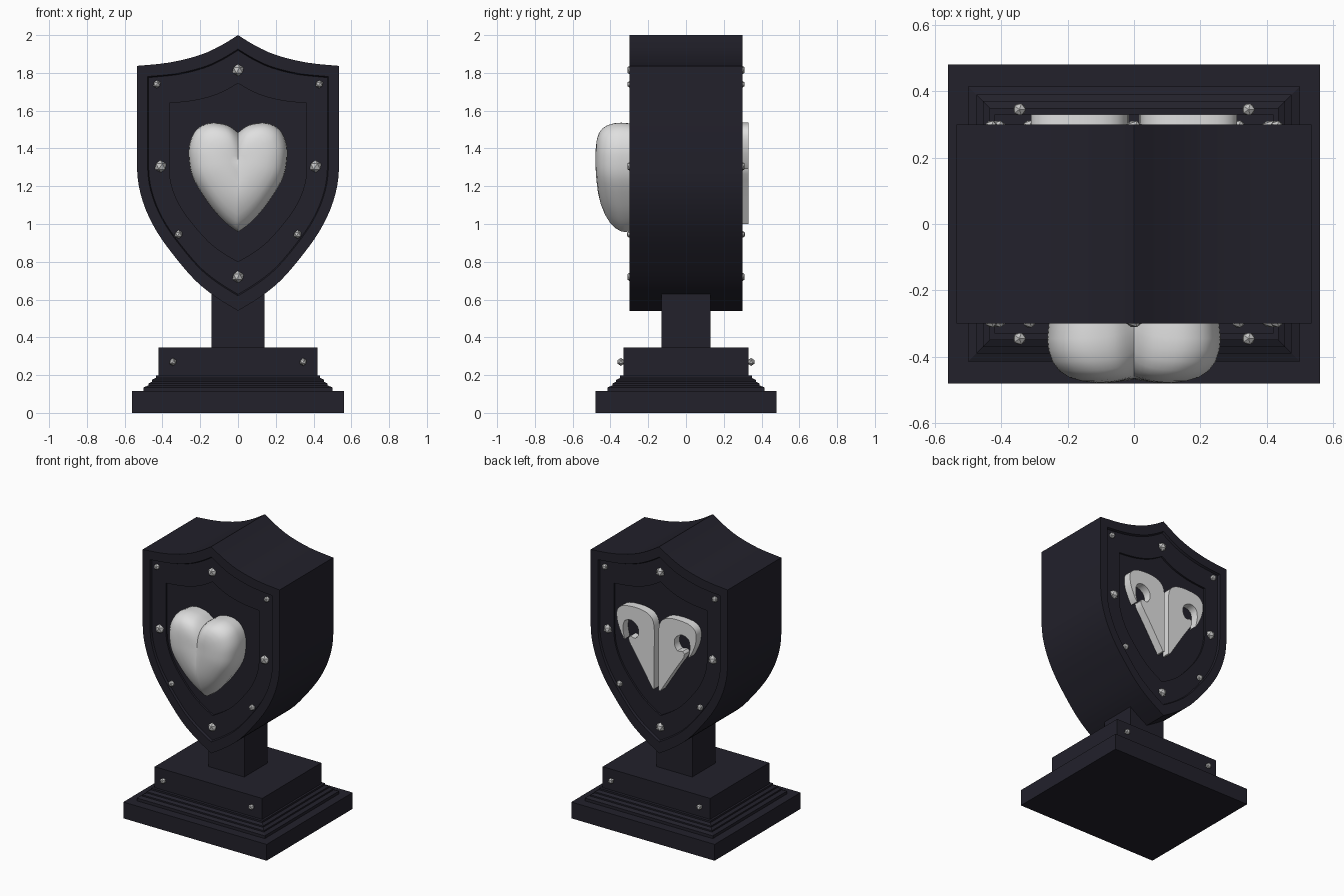
import bpy, bmesh, math

if "Cube" in bpy.data.objects:
    bpy.data.objects.remove(bpy.data.objects["Cube"])

def material(name, rgb):
    m = bpy.data.materials.new(name)
    m.diffuse_color = (*rgb, 1)
    m.use_nodes = True
    m.node_tree.nodes["Principled BSDF"].inputs["Base Color"].default_value = m.diffuse_color
    return m

DARK = material("dark slate", (0.016, 0.015, 0.024))
WHITE = material("pale grey", (0.74, 0.74, 0.74))
RIVET = material("rivet grey", (0.55, 0.55, 0.55))

def finish(name, bm, mat, angle=None):
    bmesh.ops.recalc_face_normals(bm, faces=bm.faces)
    me = bpy.data.meshes.new(name)
    bm.to_mesh(me)
    bm.free()
    me.materials.append(mat)
    ob = bpy.data.objects.new(name, me)
    bpy.context.collection.objects.link(ob)
    if angle:
        bpy.ops.object.select_all(action='DESELECT')
        ob.select_set(True)
        bpy.context.view_layer.objects.active = ob
        bpy.ops.object.shade_smooth_by_angle(angle=math.radians(angle))
    return ob

def loft(bm, rings, cap_start=True, cap_end=True):
    """Skin a list of equal-length point rings."""
    loops = [[bm.verts.new(p) for p in r] for r in rings]
    n = len(loops[0])
    for a, b in zip(loops, loops[1:]):
        for i in range(n):
            j = (i + 1) % n
            bm.faces.new((a[i], a[j], b[j], b[i]))
    if cap_start:
        bm.faces.new(loops[0])
    if cap_end:
        bm.faces.new(loops[-1])

def spline(pts, steps=5):
    """Catmull-Rom through the points, ends kept."""
    p = [pts[0]] + pts + [pts[-1]]
    out = []
    for i in range(1, len(p) - 2):
        for s in range(steps):
            t = s / steps
            out.append(tuple(0.5 * (2 * b + (c - a) * t + (2 * a - 5 * b + 4 * c - d) * t * t
                                    + (3 * b - a - 3 * c + d) * t ** 3)
                             for a, b, c, d in zip(p[i - 1], p[i], p[i + 1], p[i + 2])))
    return out + [pts[-1]]

def mirrored(half):
    """Half outline from top centre to bottom centre -> closed outline."""
    return half + [(-x, z) for x, z in half[-2:0:-1]]

def rect(x, y, z):
    return [(-x, -y, z), (x, -y, z), (x, y, z), (-x, y, z)]

# Base: slab, small stepped moulding, upper block
bm = bmesh.new()
profile = [(.56, .48, 0), (.56, .48, .115), (.50, .415, .115), (.50, .415, .135),
           (.475, .39, .145), (.475, .39, .155), (.455, .37, .165), (.455, .37, .175),
           (.435, .35, .185), (.435, .35, .197), (.42, .33, .197), (.42, .33, .345)]
loft(bm, [rect(*p) for p in profile])
finish("stepped_base", bm, DARK)

# Neck between base and shield
bm = bmesh.new()
loft(bm, [rect(.14, .13, .33), rect(.14, .13, .63)])
finish("neck", bm, DARK)

# Shield: thick body with stepped recesses on both faces
top = spline([(0, 2.0), (.09, 1.945), (.20, 1.895), (.36, 1.855), (.535, 1.837)], 3)
side = spline([(.535, 1.30), (.525, 1.20), (.49, 1.08), (.43, .96), (.345, .84),
               (.23, .705), (.12, .615), (0, .54)], 3)
outline = mirrored(top + side)

def shield_ring(sx, sz, c, y):
    return [(x * sx, y, c + (z - c) * sz) for x, z in outline]

steps = [(.68, .647, 1.278, .272), (.68, .647, 1.278, .285),
         (.885, .885, 1.30, .285), (.895, .895, 1.30, .30), (1, 1, 1.3, .30)]
rings = [shield_ring(a, b, c, -y) for a, b, c, y in steps]
rings += [shield_ring(a, b, c, y) for a, b, c, y in reversed(steps)]
bm = bmesh.new()
loft(bm, rings)
finish("shield", bm, DARK, 25)

# Puffed heart on the front
heart = mirrored(spline([(0, 1.485), (.06, 1.525), (.15, 1.535), (.22, 1.50), (.255, 1.43),
                         (.26, 1.345), (.235, 1.235), (.15, 1.10), (.07, 1.01), (0, .957)], 4))
CZ = 1.33

def heart_ring(s, y):
    ring = []
    for x, z in heart:
        x, z = x * s, CZ + (z - CZ) * s
        low = max(0, (CZ - z) / .37)
        depth = (-y - .27) * (1 - .3 * low * low)
        cleft = .035 * math.exp(-abs(x) / .04) * min(1, max(0, (z - 1.15) / .3))
        ring.append((x, -.27 - max(0, depth - cleft), z))
    return ring

bm = bmesh.new()
loft(bm, [heart_ring(s, y) for s, y in
          [(.97, -.27), (1, -.345), (.985, -.38), (.94, -.415), (.86, -.443), (.75, -.462),
           (.6, -.474), (.45, -.48), (.3, -.482), (.15, -.482), (.05, -.482)]])
finish("heart", bm, WHITE, 50)

# Pair of curled horn ornaments on the back
horn = spline([(.018, 1.00), (.018, 1.25), (.018, 1.44), (.05, 1.51), (.13, 1.537), (.25, 1.53),
               (.305, 1.49), (.308, 1.42), (.285, 1.35), (.25, 1.29), (.262, 1.36), (.25, 1.42),
               (.20, 1.44), (.15, 1.41), (.14, 1.36), (.165, 1.32), (.205, 1.325),
               (.215, 1.29), (.15, 1.19), (.03, 1.00)], 3)
for sx, label in ((1, "right"), (-1, "left")):
    bm = bmesh.new()
    loft(bm, [[(sx * x, y, z) for x, z in horn] for y in (.265, .33)])
    finish("horn_ornament_" + label, bm, WHITE, 35)

# Rivets on both shield faces and both long faces of the base
def rivet(name, x, y, z, r):
    bm = bmesh.new()
    bmesh.ops.create_icosphere(bm, subdivisions=1, radius=r)
    bmesh.ops.translate(bm, verts=bm.verts, vec=(x, y, z))
    finish(name, bm, RIVET)

spots = [(0, 1.815, .033, .282), (.43, 1.74, .022, .292), (.41, 1.305, .034, .282),
         (.315, .945, .023, .292), (0, .72, .033, .282), (.345, .27, .021, .345)]
for x, z, r, y in spots:
    for sx in ((1, -1) if x else (1,)):
        for sy in (1, -1):
            rivet("rivet", sx * x, sy * y, z, r)
